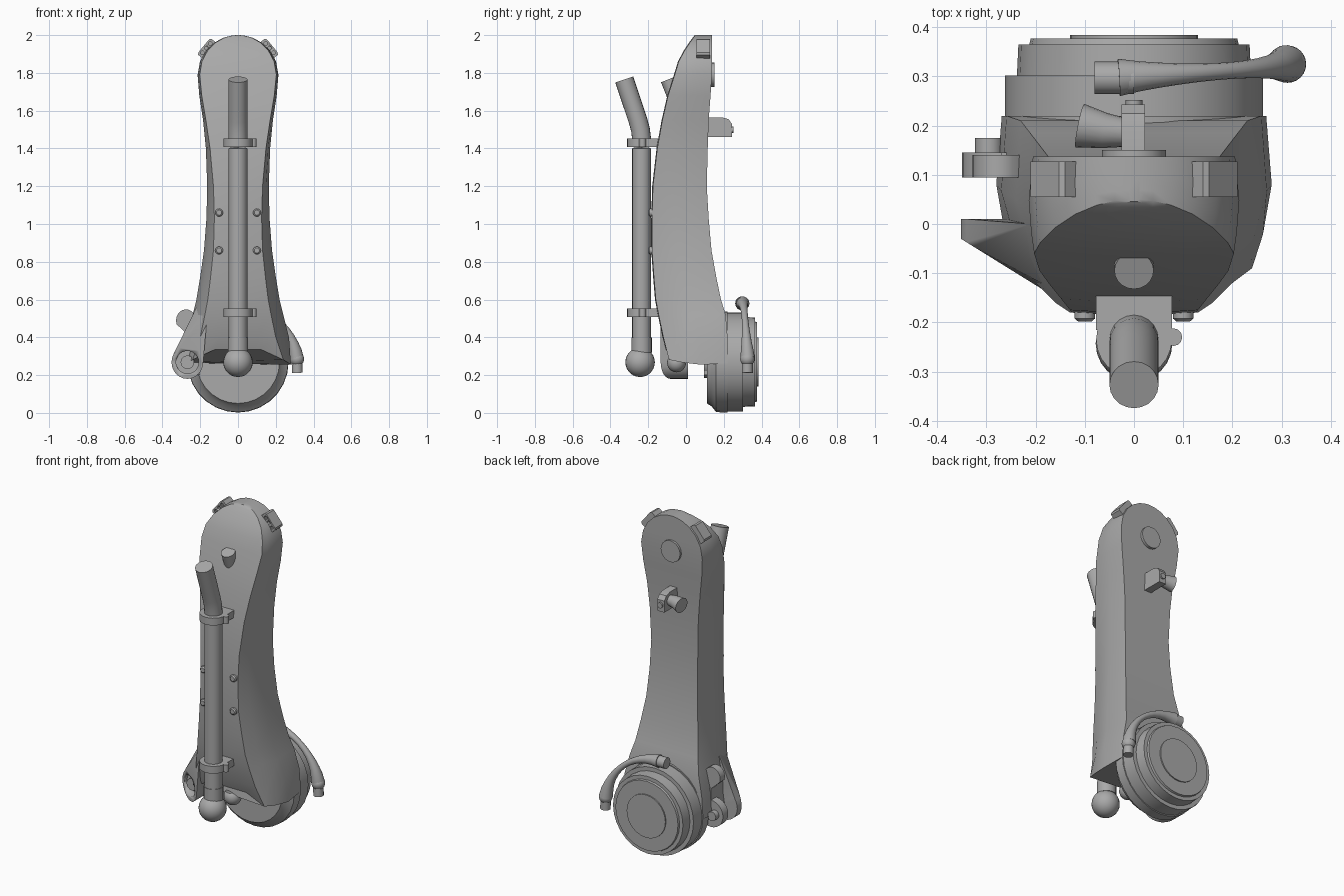
import bpy, bmesh, math
from mathutils import Vector

if "Cube" in bpy.data.objects:
    bpy.data.objects.remove(bpy.data.objects["Cube"], do_unlink=True)

# One plain grey for the whole arm
grey = bpy.data.materials.new("plain grey")
grey.use_nodes = True
grey.diffuse_color = (0.4, 0.4, 0.4, 1)
grey.node_tree.nodes["Principled BSDF"].inputs["Base Color"].default_value = grey.diffuse_color


def finish(name, bm, angle=35):
    bmesh.ops.recalc_face_normals(bm, faces=bm.faces)
    mesh = bpy.data.meshes.new(name)
    bm.to_mesh(mesh)
    bm.free()
    mesh.materials.append(grey)
    obj = bpy.data.objects.new(name, mesh)
    bpy.context.collection.objects.link(obj)
    bpy.ops.object.select_all(action='DESELECT')
    obj.select_set(True)
    bpy.context.view_layer.objects.active = obj
    bpy.ops.object.shade_smooth_by_angle(angle=math.radians(angle))
    return obj


def loft(name, rings, angle=35):
    bm = bmesh.new()
    loops = [[bm.verts.new(p) for p in ring] for ring in rings]
    n = len(loops[0])
    for a, b in zip(loops, loops[1:]):
        for i in range(n):
            j = (i + 1) % n
            bm.faces.new((a[i], a[j], b[j], b[i]))
    bm.faces.new(loops[0])
    bm.faces.new(loops[-1])
    return finish(name, bm, angle)


def tube(name, points, radii, sides=20):
    pts = [Vector(p) for p in points]
    if not isinstance(radii, (list, tuple)):
        radii = [radii] * len(pts)
    rings = []
    for i, p in enumerate(pts):
        t = pts[min(i + 1, len(pts) - 1)] - pts[max(i - 1, 0)]
        q = t.to_track_quat('Z', 'X' if abs(t.y) > 0.8 * t.length else 'Y')
        rings.append([p + q @ Vector((radii[i] * math.cos(a), radii[i] * math.sin(a), 0))
                      for a in (math.tau * k / sides for k in range(sides))])
    return loft(name, rings)


def ball(name, centre, r):
    bm = bmesh.new()
    bmesh.ops.create_uvsphere(bm, u_segments=24, v_segments=14, radius=r)
    bmesh.ops.translate(bm, verts=bm.verts, vec=centre)
    return finish(name, bm)


def box(name, lo, hi):
    lo, hi = Vector(lo), Vector(hi)
    bm = bmesh.new()
    bmesh.ops.create_cube(bm, size=1)
    bmesh.ops.scale(bm, verts=bm.verts, vec=hi - lo)
    bmesh.ops.translate(bm, verts=bm.verts, vec=(lo + hi) / 2)
    return finish(name, bm)


def cut(obj, cutter):
    cutter.hide_render = True
    cutter.hide_set(True)
    cutter.display_type = 'WIRE'
    mod = obj.modifiers.new("cut", 'BOOLEAN')
    mod.object = cutter
    mod.solver = 'EXACT'
    bpy.context.view_layer.objects.active = obj
    bpy.ops.object.modifier_apply(modifier=mod.name)
    bpy.data.objects.remove(cutter, do_unlink=True)


# Main arm: height, half width, front face half width, front y, back y
rows = [
    (0.3, 0.28, 0.24, -0.09, 0.22),
    (0.4, 0.27, 0.2, -0.12, 0.22),
    (0.52, 0.24, 0.175, -0.145, 0.21),
    (0.6, 0.22, 0.16, -0.16, 0.185),
    (0.72, 0.2, 0.145, -0.17, 0.16),
    (0.86, 0.18, 0.13, -0.18, 0.135),
    (1.03, 0.167, 0.125, -0.18, 0.12),
    (1.2, 0.163, 0.13, -0.175, 0.11),
    (1.4, 0.17, 0.148, -0.152, 0.115),
    (1.55, 0.185, 0.17, -0.125, 0.12),
    (1.68, 0.205, 0.192, -0.095, 0.13),
    (1.79, 0.214, 0.203, -0.06, 0.137),
]
for deg in (20, 38, 54, 68, 79, 87):
    c, s = math.cos(math.radians(deg)), math.sin(math.radians(deg))
    rows.append((1.79 + 0.21 * s, 0.214 * c, 0.203 * c, -0.06 + 0.11 * s ** 1.5, 0.137))

rings = []
for k, (z, w, wi, yf, yb) in enumerate(rows):
    d = yb - yf
    half = [(wi * 0.5, yf - 0.004), (wi, yf), (wi + (w - wi) * 0.55, yf + 0.22 * d),
            (w, yf + 0.55 * d), (w * 0.96, yb)]
    outline = half + [(-x, y) for x, y in reversed(half)]
    # The open lower end arches over the joint
    rings.append([(x, y, 0.355 - 0.1 * (x / w) ** 2 if k == 0 else z) for x, y in outline])
loft("arm_body", rings, 30)

# Stepped joint drum and top pivot cover
steps = [(0.11, 0.22), (0.135, 0.235), (0.16, 0.266), (0.22, 0.268), (0.22, 0.262), (0.302, 0.262),
         (0.302, 0.238), (0.365, 0.235), (0.365, 0.213), (0.377, 0.21), (0.377, 0.13), (0.384, 0.13)]
tube("joint_drum", [(0, y, 0.27) for y, r in steps], [r for y, r in steps], 28)
tube("pivot_cover", [(0, 0.12, 1.79), (0, 0.15, 1.79)], 0.065)

# Outer hose with ball end
tube("outer_hose", [(0, -0.235, z) for z in (0.27, 0.8, 1.4, 1.45)] +
     [(0, -0.241, 1.5), (0, -0.255, 1.55), (0, -0.275, 1.61), (0, -0.327, 1.765)], 0.05)
tube("hose_collar", [(0, -0.235, 0.32), (0, -0.235, 0.4)], 0.054)
ball("hose_ball", (0, -0.243, 0.268), 0.078)

# Inner hose that leaves through the front face
tube("inner_hose", [(0, -0.05, 0.27), (0, -0.04, 0.5), (0, -0.02, 1.5), (0, -0.03, 1.6), (0, -0.095, 1.765)], 0.04)
ball("inner_hose_ball", (0, -0.05, 0.265), 0.05)

# Hose clamps
for name, z in (("lower", 0.53), ("upper", 1.43)):
    lo, hi = z - 0.022, z + 0.022
    box(name + "_clamp_plate", (-0.077, -0.215, lo), (0.077, -0.12, hi))
    tube(name + "_clamp_ring", [(0, -0.235, lo), (0, -0.235, hi)], 0.077, 24)
    tube(name + "_clamp_hinge", [(0.08, -0.23, lo), (0.08, -0.23, hi)], 0.018, 12)

# Front bolts and top connector lugs, on both sides
for side, tag in ((1, "left"), (-1, "right")):
    for z in (0.86, 1.06):
        tube(tag + "_bolt", [(side * 0.1, y, z) for y in (-0.15, -0.192, -0.198)], [0.021, 0.021, 0.014], 12)
    out = Vector((side * 0.77, 0, 0.64))
    along = Vector((-out.z, 0, out.x))
    mid = Vector((side * 0.16, 0, 1.925))
    plate = [mid + along * a + out * b for a, b in
             ((-0.055, -0.03), (0.055, -0.03), (0.055, 0.02), (0.045, 0.028), (-0.045, 0.028), (-0.055, 0.02))]
    lug = loft(tag + "_lug", [[p + Vector((0, y, 0)) for p in plate] for y in (0.055, 0.127)])
    for k in (-1, 0, 1):
        p = mid + along * k * 0.032 + out * 0.01
        cut(lug, tube("hole", [p + Vector((0, y, 0)) for y in (0.04, 0.07)], 0.01, 10))

# Rear bracket with a round socket
profile = [(0.1, 1.46), (0.243, 1.46), (0.243, 1.53), (0.225, 1.555), (0.19, 1.565), (0.1, 1.565)]
loft("rear_bracket", [[(x, y, z) for y, z in profile] for x in (-0.025, 0.022)])
tube("rear_socket", [(-0.11, 0.2, 1.51), (-0.06, 0.19, 1.515), (-0.01, 0.185, 1.515)], [0.045, 0.036, 0.028])
tube("rear_pin", [(0, 0.23, 1.5), (0, 0.252, 1.5)], 0.017, 12)

# Curved lever hugging the drum, with a plug at each end
path, radii = [], []
for k in range(13):
    t = k / 12
    a = math.radians(92 - 88 * t)
    path.append((0.31 * math.cos(a) - 0.02 * (1 - t), 0.298 + 0.028 * t, 0.27 + 0.31 * math.sin(a)))
    radii.append(0.038 - 0.021 * math.sin(math.pi * min(1, t * 1.05)) ** 0.8)
tube("drum_lever", path, radii, 14)
ball("lever_elbow", (0.312, 0.325, 0.285), 0.038)
tube("lever_lower_plug", [(0.312, 0.325, 0.285), (0.314, 0.325, 0.212)], 0.029, 14)
tube("lever_upper_plug", [(-0.08, 0.297, 0.58), (0, 0.297, 0.58)], 0.033, 14)

# Front ear: hull running from the side of the arm out to a recessed eye
bm = bmesh.new()
for k in range(24):
    a = math.tau * k / 24
    x, z = -0.268 + 0.084 * math.cos(a), 0.268 + 0.088 * math.sin(a)
    bm.verts.new((x, 0.01, z))
    bm.verts.new((x, -0.03 - 0.62 * (x + 0.352), z))
for p in ((-0.16, -0.135, 0.55), (-0.21, 0, 0.58), (-0.18, -0.11, 0.34), (-0.2, 0.01, 0.3)):
    bm.verts.new(p)
bmesh.ops.convex_hull(bm, input=bm.verts)
ear = finish("front_ear", bm)
cut(ear, tube("eye", [(-0.268, -0.3, 0.268), (-0.268, -0.02, 0.268)], 0.06, 24))
tube("ear_boss", [(-0.268, 0, 0.268), (-0.268, -0.06, 0.268)], 0.036, 16)

# Rear ear, its boss and the flap above it
tube("rear_ear", [(-0.268, 0.095, 0.268), (-0.268, 0.145, 0.268)], 0.082, 24)
tube("rear_ear_boss", [(-0.295, 0.14, 0.268), (-0.295, 0.175, 0.268)], 0.028, 16)
box("rear_ear_web", (-0.27, 0.095, 0.2), (-0.2, 0.145, 0.42))
flap = [(-0.275 + 0.053 * math.cos(a), 0.49 + 0.058 * math.sin(a))
        for a in (math.radians(40 + 18 * k) for k in range(10))] + [(-0.25, 0.4), (-0.2, 0.38), (-0.2, 0.5)]
loft("rear_flap", [[(x, y, z) for x, z in flap] for y in (0.095, 0.14)])
